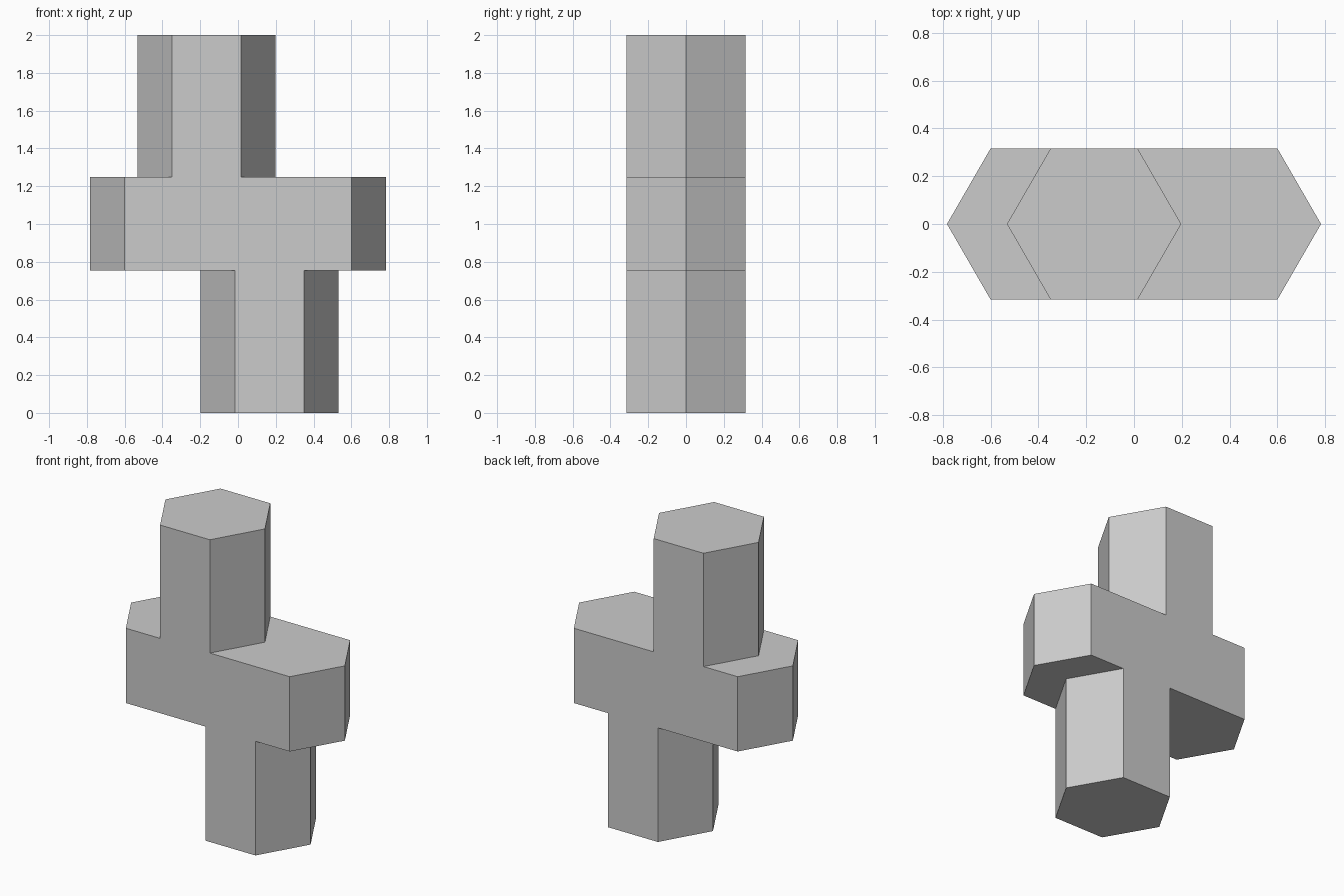
import bpy
import bmesh
import math

cube = bpy.data.objects.get("Cube")
if cube:
    bpy.data.objects.remove(cube, do_unlink=True)

# Single matte grey
grey = bpy.data.materials.new("plain_grey")
grey.use_nodes = True
colour = (0.6, 0.6, 0.6, 1.0)
grey.diffuse_color = colour
grey.node_tree.nodes["Principled BSDF"].inputs["Base Color"].default_value = colour

# Stacked hexagonal tiers: (centre x, half width of flat, bottom z, top z)
TIERS = [(0.167, 0.182, 0.0, 0.755),
         (0.0, 0.6, 0.755, 1.25),
         (-0.167, 0.182, 1.25, 2.0)]
DEPTH = 0.316
POINT = DEPTH / math.sqrt(3)    # how far the side ridges stick out


def outline(bm, y, extra):
    """Stepped outline around all tiers, widened by extra on each side."""
    right, left = [], []
    for cx, half, z0, z1 in TIERS:
        for z in (z0, z1):
            right.append((cx + half + extra, y, z))
            left.append((cx - half - extra, y, z))
    return [bm.verts.new(p) for p in right + left[::-1]]


bm = bmesh.new()
front = outline(bm, -DEPTH, 0)
ridge = outline(bm, 0, POINT)
back = outline(bm, DEPTH, 0)

# Flat stepped front and back
bm.faces.new(front)
bm.faces.new(back[::-1])

# Bevelled sides, with each level end or step as one flat face
n = len(front)
for i in range(n):
    j = (i + 1) % n
    if abs(front[i].co.z - front[j].co.z) < 1e-5:
        bm.faces.new((front[j], front[i], ridge[i], back[i], back[j], ridge[j]))
    else:
        bm.faces.new((front[j], front[i], ridge[i], ridge[j]))
        bm.faces.new((ridge[j], ridge[i], back[i], back[j]))
bmesh.ops.recalc_face_normals(bm, faces=bm.faces)

mesh = bpy.data.meshes.new("stepped_hex_block")
bm.to_mesh(mesh)
bm.free()
mesh.materials.append(grey)
block = bpy.data.objects.new("stepped_hex_block", mesh)
bpy.context.collection.objects.link(block)
